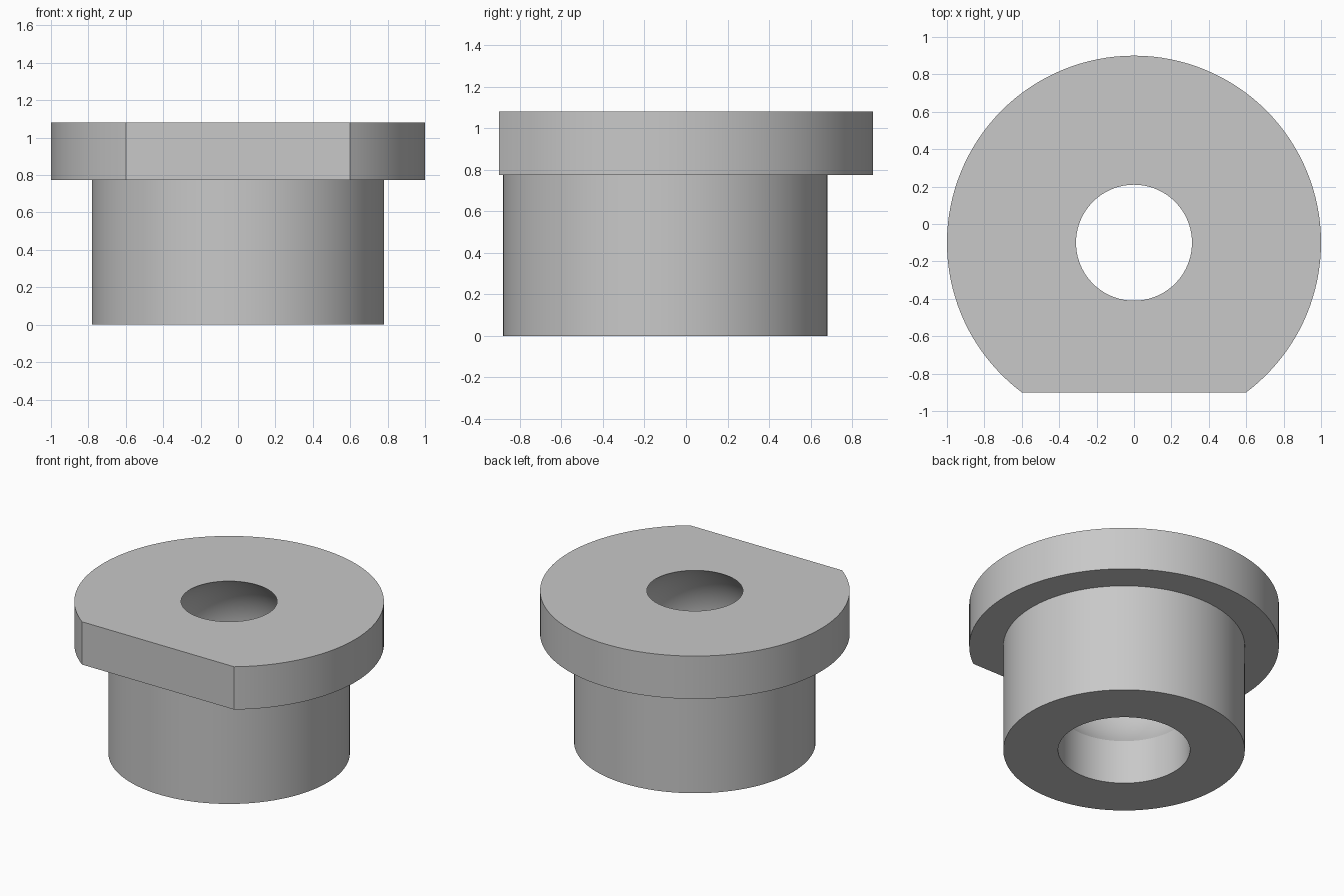
import bpy, bmesh
from math import asin, cos, sin, tau
from mathutils import Vector

cube = bpy.data.objects.get("Cube")
if cube:
    bpy.data.objects.remove(cube, do_unlink=True)

AXIS_Y = -0.1
BODY_R, BODY_H = 0.78, 0.775
FLANGE_R, TOP = 1.0, 1.08
TOP_HOLE_R, BORE_R, BORE_H = 0.31, 0.426, 0.313
CAVITY_R, CAVITY_Z = 0.537, 0.641
FLAT_Y = -0.9

# Plain grey
grey = bpy.data.materials.new("plain grey")
grey.use_nodes = True
colour = (0.58, 0.58, 0.58, 1)
grey.diffuse_color = colour
grey.node_tree.nodes["Principled BSDF"].inputs["Base Color"].default_value = colour

# Section: bore, shaft, flange, top hole, then the rounded cavity back to the bore
profile = [(BORE_R, BORE_H), (BORE_R, 0), (BODY_R, 0), (BODY_R, BODY_H),
           (FLANGE_R, BODY_H), (FLANGE_R, TOP), (TOP_HOLE_R, TOP)]
high = asin((TOP - CAVITY_Z) / CAVITY_R)
low = asin((BORE_H - CAVITY_Z) / CAVITY_R)
STEPS = 24
for i in range(1, STEPS):
    a = high + (low - high) * i / STEPS
    profile.append((CAVITY_R * cos(a), CAVITY_Z + CAVITY_R * sin(a)))

# Revolve the section
bm = bmesh.new()
verts = [bm.verts.new((r, AXIS_Y, z)) for r, z in profile]
edges = [bm.edges.new((v, verts[i - 1])) for i, v in enumerate(verts)]
bmesh.ops.spin(bm, geom=verts + edges, cent=Vector((0, AXIS_Y, 0)),
               axis=Vector((0, 0, 1)), angle=tau, steps=128)
bmesh.ops.remove_doubles(bm, verts=bm.verts[:], dist=0.0001)

# Flat cut on the front of the flange
bmesh.ops.bisect_plane(bm, geom=bm.verts[:] + bm.edges[:] + bm.faces[:],
                       plane_co=(0, FLAT_Y, 0), plane_no=(0, -1, 0), clear_outer=True)
rim = [e for e in bm.edges if e.is_boundary]
bmesh.ops.holes_fill(bm, edges=rim, sides=0)
bmesh.ops.recalc_face_normals(bm, faces=bm.faces[:])

mesh = bpy.data.meshes.new("flanged_bushing")
bm.to_mesh(mesh)
bm.free()
mesh.materials.append(grey)
bushing = bpy.data.objects.new("flanged_bushing", mesh)
bpy.context.collection.objects.link(bushing)

# Smooth round walls with crisp rims
bpy.ops.object.select_all(action="DESELECT")
bushing.select_set(True)
bpy.context.view_layer.objects.active = bushing
bpy.ops.object.shade_smooth_by_angle(angle=0.5)
